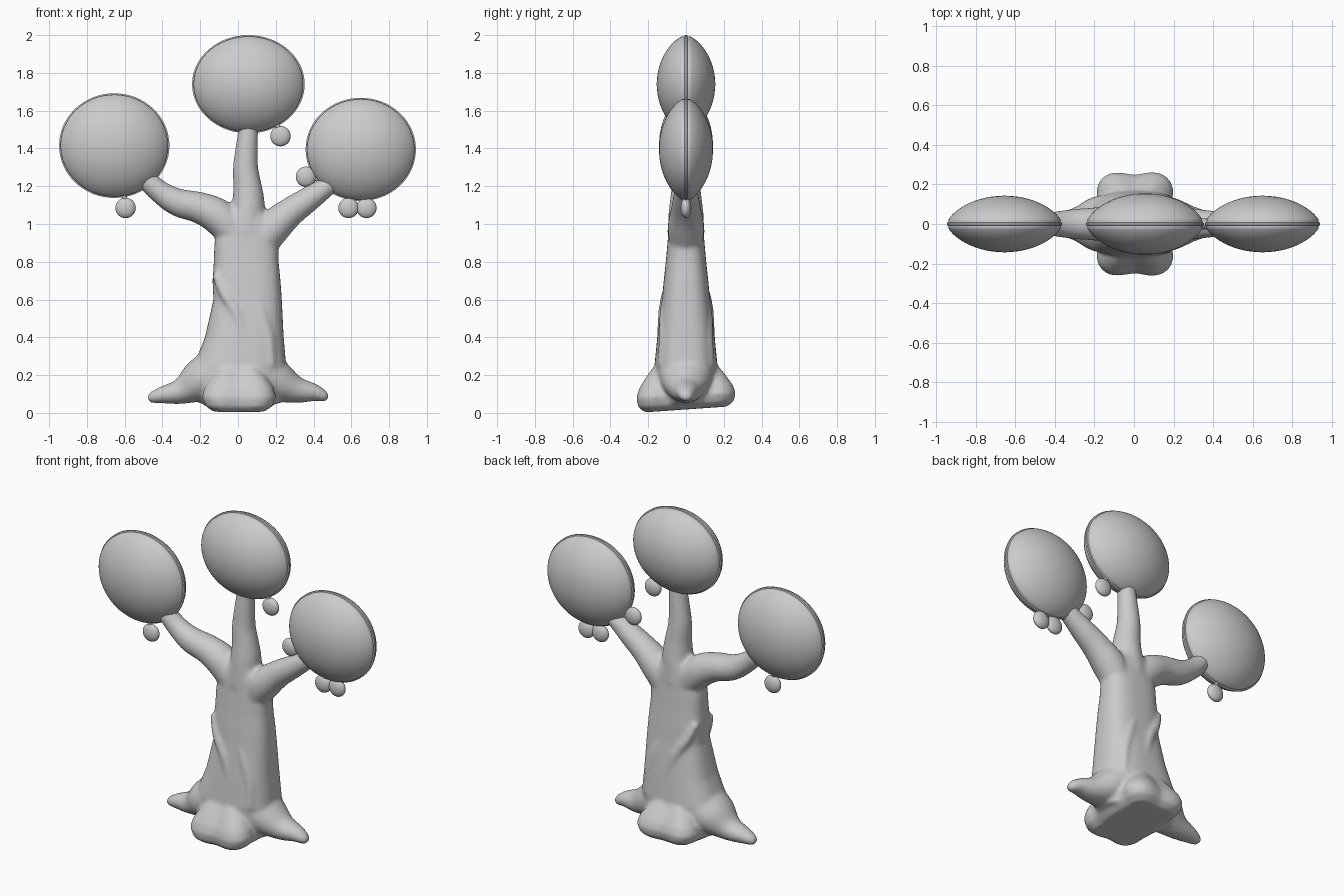
import bpy, bmesh, math
from mathutils import Vector

if "Cube" in bpy.data.objects:
    bpy.data.objects.remove(bpy.data.objects["Cube"])

grey = bpy.data.materials.new("stone grey")
grey.diffuse_color = (0.6, 0.6, 0.6, 1)
grey.use_nodes = True
grey.node_tree.nodes["Principled BSDF"].inputs["Base Color"].default_value = grey.diffuse_color


def loft(bm, rings):
    """Skin a closed tube through equal-length rings and cap both ends."""
    rows = [[bm.verts.new(p) for p in ring] for ring in rings]
    n = len(rows[0])
    for a, b in zip(rows, rows[1:]):
        for i in range(n):
            j = (i + 1) % n
            bm.faces.new((a[i], a[j], b[j], b[i]))
    bm.faces.new(rows[0][::-1])
    bm.faces.new(rows[-1])


def finish(bm, name):
    bmesh.ops.recalc_face_normals(bm, faces=bm.faces)
    me = bpy.data.meshes.new(name)
    bm.to_mesh(me)
    bm.free()
    me.materials.append(grey)
    for p in me.polygons:
        p.use_smooth = True
    ob = bpy.data.objects.new(name, me)
    bpy.context.collection.objects.link(ob)
    return ob


def spow(v, e):
    return math.copysign(abs(v) ** e, v)


def outline(cx, rx, ry, z, e, n=48):
    """Superellipse ring at height z."""
    ring = []
    for i in range(n):
        a = math.tau * i / n
        ring.append(Vector((cx + rx * spow(math.cos(a), 2 / e),
                            ry * spow(math.sin(a), 2 / e), z)))
    return ring


def limb(bm, path, ysc=1.0, n=20):
    """Tapered tube along smoothed (x, y, z, radius) points."""
    pts = []
    for k in range(len(path) - 1):
        p0, p1, p2, p3 = (Vector(path[min(max(k + d, 0), len(path) - 1)])
                          for d in (-1, 0, 1, 2))
        for s in range(5):
            t = s / 5
            pts.append(0.5 * (2 * p1 + (p2 - p0) * t + (2 * p0 - 5 * p1 + 4 * p2 - p3) * t * t
                              + (3 * p1 - p0 - 3 * p2 + p3) * t ** 3))
    pts.append(Vector(path[-1]))
    rings = []
    for k, p in enumerate(pts):
        d = pts[min(k + 1, len(pts) - 1)] - pts[max(k - 1, 0)]
        side = Vector((-d.z, 0, d.x)).normalized()
        rings.append([p.to_3d() + p.w * (side * math.cos(a) + Vector((0, ysc, 0)) * math.sin(a))
                      for a in (math.tau * i / n for i in range(n))])
    loft(bm, rings)


# ---- trunk with branches and roots, fused into one skin ----
bm = bmesh.new()
trunk = [  # z, left x, right x, half depth
    (0.05, -0.20, 0.22, 0.13), (0.15, -0.25, 0.26, 0.16), (0.25, -0.235, 0.255, 0.167),
    (0.4, -0.175, 0.242, 0.152), (0.6, -0.13, 0.232, 0.127), (0.7, -0.135, 0.225, 0.118),
    (0.8, -0.128, 0.215, 0.107), (0.9, -0.125, 0.213, 0.098), (1.0, -0.10, 0.19, 0.09),
    (1.07, -0.05, 0.14, 0.08)]
loft(bm, [outline((l + r) / 2, (r - l) / 2, d, z, 2.7) for z, l, r, d in trunk])

# front and back foot mound, dented in the middle
rings = []
for z, hx, hy in ((0.0, 0.15, 0.225), (0.03, 0.19, 0.258), (0.08, 0.208, 0.268),
                  (0.13, 0.195, 0.252), (0.18, 0.165, 0.222), (0.23, 0.125, 0.19),
                  (0.28, 0.08, 0.15)):
    ring = outline(0.005, hx, hy, z, 4)
    for p in ring:
        p.y -= math.copysign(0.018 * math.exp(-(p.x / 0.06) ** 2), p.y)
        p.x *= 1 - 0.07 * math.exp(-((abs(p.y) - 0.12) / 0.04) ** 2)
        p.z += (p.y + 0.26) * 0.07 * (1 - z / 0.28)
    rings.append(ring)
loft(bm, rings)

# side roots
limb(bm, [(-0.08, 0, 0.24, 0.13), (-0.2, 0, 0.17, 0.115), (-0.3, 0, 0.115, 0.07),
          (-0.4, 0, 0.095, 0.046), (-0.46, 0, 0.08, 0.028), (-0.478, 0, 0.076, 0.012)], 1.2)
limb(bm, [(0.12, 0, 0.22, 0.13), (0.22, 0, 0.16, 0.105), (0.31, 0, 0.122, 0.072),
          (0.4, 0, 0.108, 0.048), (0.46, 0, 0.088, 0.029), (0.48, 0, 0.085, 0.012)], 1.2)

# three branches
limb(bm, [(0.0, 0, 0.93, 0.09), (-0.1, 0, 1.035, 0.095), (-0.2, 0, 1.085, 0.084),
          (-0.32, 0, 1.115, 0.074), (-0.42, 0, 1.175, 0.06), (-0.52, 0, 1.27, 0.052)])
limb(bm, [(0.04, 0, 0.95, 0.1), (0.055, 0, 1.1, 0.088), (0.05, 0, 1.2, 0.076),
          (0.04, 0, 1.3, 0.067), (0.05, 0, 1.45, 0.056), (0.06, 0, 1.55, 0.05)])
limb(bm, [(0.13, 0, 0.9, 0.085), (0.19, 0, 0.985, 0.092), (0.28, 0, 1.065, 0.078),
          (0.38, 0, 1.135, 0.066), (0.48, 0, 1.205, 0.052), (0.55, 0, 1.26, 0.045)], 1.05)

# twisting bark ridges, mirrored front and back
for s in (-1, 1):
    limb(bm, [(-0.12, s * 0.07, 0.74, 0.02), (-0.07, s * 0.1, 0.63, 0.03),
              (-0.01, s * 0.118, 0.53, 0.03), (0.03, s * 0.132, 0.4, 0.022)])
    limb(bm, [(0.07, s * 0.1, 0.66, 0.018), (0.12, s * 0.108, 0.53, 0.032),
              (0.16, s * 0.112, 0.4, 0.032), (0.17, s * 0.12, 0.25, 0.03)])

body = finish(bm, "trunk")
rm = body.modifiers.new("fuse", 'REMESH')
rm.mode = 'VOXEL'
rm.voxel_size = 0.011
rm.use_smooth_shade = True
sm = body.modifiers.new("soften", 'SMOOTH')
sm.factor = 0.5
sm.iterations = 8

# ---- lens-shaped crowns with a thin rim ----
for name, cx, cz, rx, rz, t in (("left_crown", -0.655, 1.415, 0.292, 0.277, 0.143),
                                ("middle_crown", 0.055, 1.74, 0.298, 0.26, 0.155),
                                ("right_crown", 0.65, 1.395, 0.292, 0.273, 0.143)):
    half = []
    for k in range(1, 17):
        r = 0.972 * math.sin(k / 16 * math.pi / 2)
        half.append((r, t * (1 - r * r) ** 0.65))
    half += [(0.975, 0.008), (1.0, 0.006)]
    half[0] = (0.03, t)
    prof = [(r, -y) for r, y in half] + [(r, y) for r, y in reversed(half)]
    bm = bmesh.new()
    loft(bm, [[Vector((cx + rx * r * math.cos(a), y, cz + rz * r * math.sin(a)))
               for a in (math.tau * i / 64 for i in range(64))] for r, y in prof])
    ob = finish(bm, name)
    bpy.context.view_layer.objects.active = ob
    ob.select_set(True)
    bpy.ops.object.shade_smooth_by_angle(angle=math.radians(40))
    ob.select_set(False)

# ---- small flattened fruits on short stems ----
for i, (x, z, tx, tz) in enumerate(((-0.595, 1.085, -0.605, 1.17), (0.225, 1.465, 0.205, 1.54),
                                    (0.36, 1.25, 0.44, 1.235), (0.585, 1.085, 0.59, 1.16),
                                    (0.68, 1.085, 0.64, 1.15))):
    bm = bmesh.new()
    bmesh.ops.create_uvsphere(bm, u_segments=24, v_segments=14, radius=0.054)
    for v in bm.verts:
        v.co = (v.co.x + x, v.co.y * 0.52, v.co.z + z)
    limb(bm, [(x, 0, z, 0.012), (tx, 0, tz, 0.014)], 0.8, 10)
    finish(bm, f"fruit_{i + 1}")
